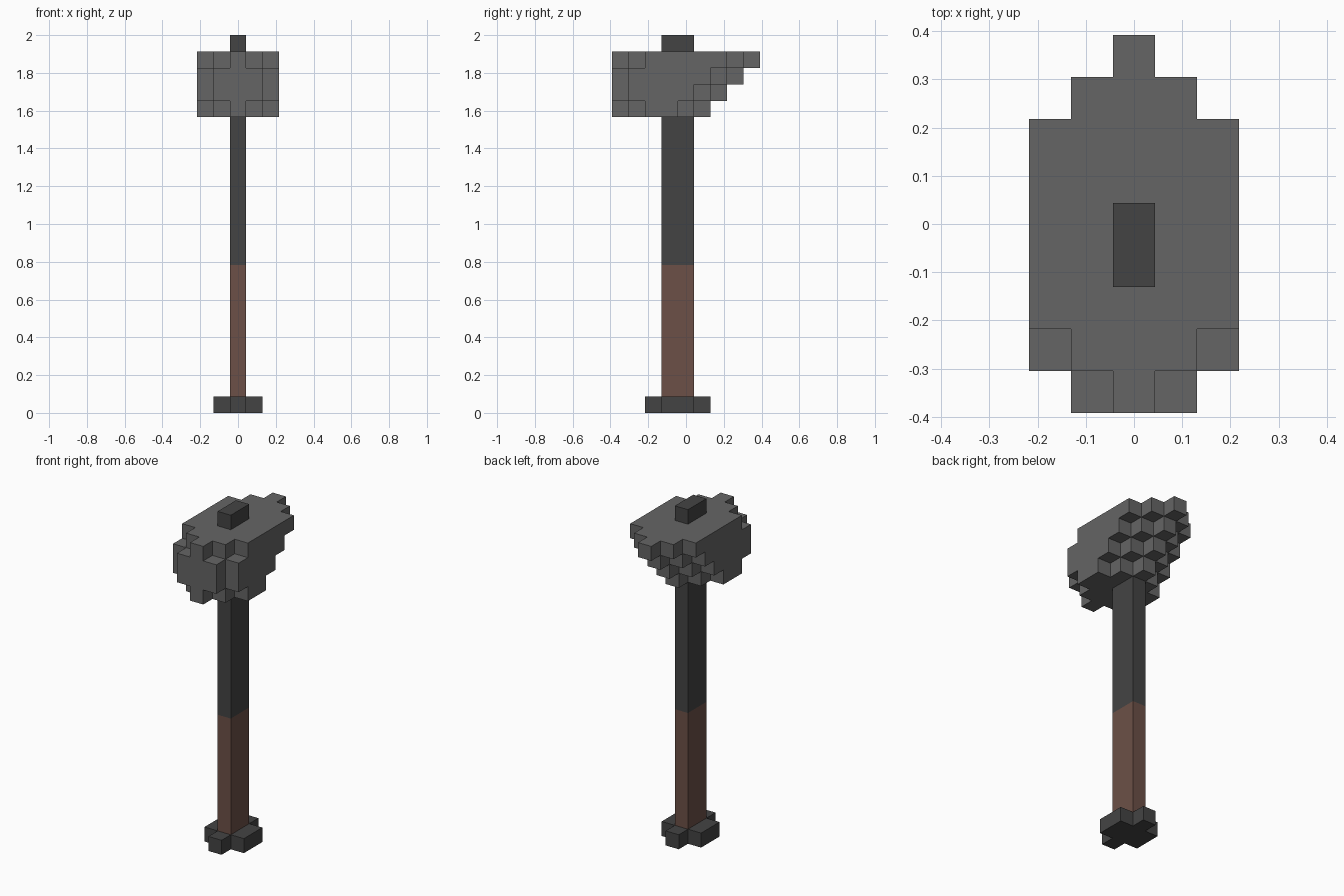
import bpy, bmesh
from mathutils import Vector

if "Cube" in bpy.data.objects:
    bpy.data.objects.remove(bpy.data.objects["Cube"], do_unlink=True)

U = 2 / 23  # one block


def material(name, srgb):
    col = [((c / 255 + 0.055) / 1.055) ** 2.4 for c in srgb] + [1]
    m = bpy.data.materials.new(name)
    m.use_nodes = True
    m.diffuse_color = col
    m.node_tree.nodes["Principled BSDF"].inputs["Base Color"].default_value = col
    return m


stone = material("mid grey", (101, 101, 101))
iron = material("dark grey", (68, 68, 68))
leather = material("brown", (108, 80, 71))


def block_part(name, cells, mat):
    """Outer skin of a set of unit blocks, with flat areas merged.
    A block (x, y, z) is centred on x and y and rests on z."""
    bm = bmesh.new()
    for cell in cells:
        for axis in range(3):
            for sign in (-1, 1):
                n = Vector((0, 0, 0))
                n[axis] = sign
                if tuple(round(a + b) for a, b in zip(cell, n)) in cells:
                    continue
                u = Vector((0, 0, 0))
                u[(axis + 1) % 3] = 1
                v = n.cross(u)
                centre = Vector(cell) + Vector((0, 0, 0.5)) + n / 2
                bm.faces.new([bm.verts.new((centre + a * u / 2 + b * v / 2) * U)
                              for a, b in ((-1, -1), (1, -1), (1, 1), (-1, 1))])
    bmesh.ops.remove_doubles(bm, verts=bm.verts, dist=0.001)
    bmesh.ops.dissolve_limit(bm, angle_limit=0.01, verts=bm.verts, edges=bm.edges)
    mesh = bpy.data.meshes.new(name)
    bm.to_mesh(mesh)
    bm.free()
    mesh.materials.append(mat)
    obj = bpy.data.objects.new(name, mesh)
    bpy.context.collection.objects.link(obj)
    return obj


def handle(z0, z1):
    return {(0, y, z) for y in (-1, 0) for z in range(z0, z1)}


# Pommel: a flat cross at the foot
pommel = {(0, y, 0) for y in range(-2, 2)} | {(x, y, 0) for x in (-1, 1) for y in (-1, 0)}
block_part("pommel", pommel, iron)

# Handle: wrapped grip, then a shaft that passes through the head
block_part("grip", handle(1, 9), leather)
block_part("shaft", handle(9, 23), iron)

# Hammer head: blunt front with stepped corners, back tapering to a spike
head = set()
for z in range(18, 22):
    for x in range(-2, 3):
        if z in (18, 21):
            front = -4 + abs(x)
        else:
            front = -4 + (abs(x) == 2)
        back = 4 - abs(x) - (21 - z)
        head |= {(x, y, z) for y in range(front, back + 1)}
block_part("hammer_head", head, stone)
